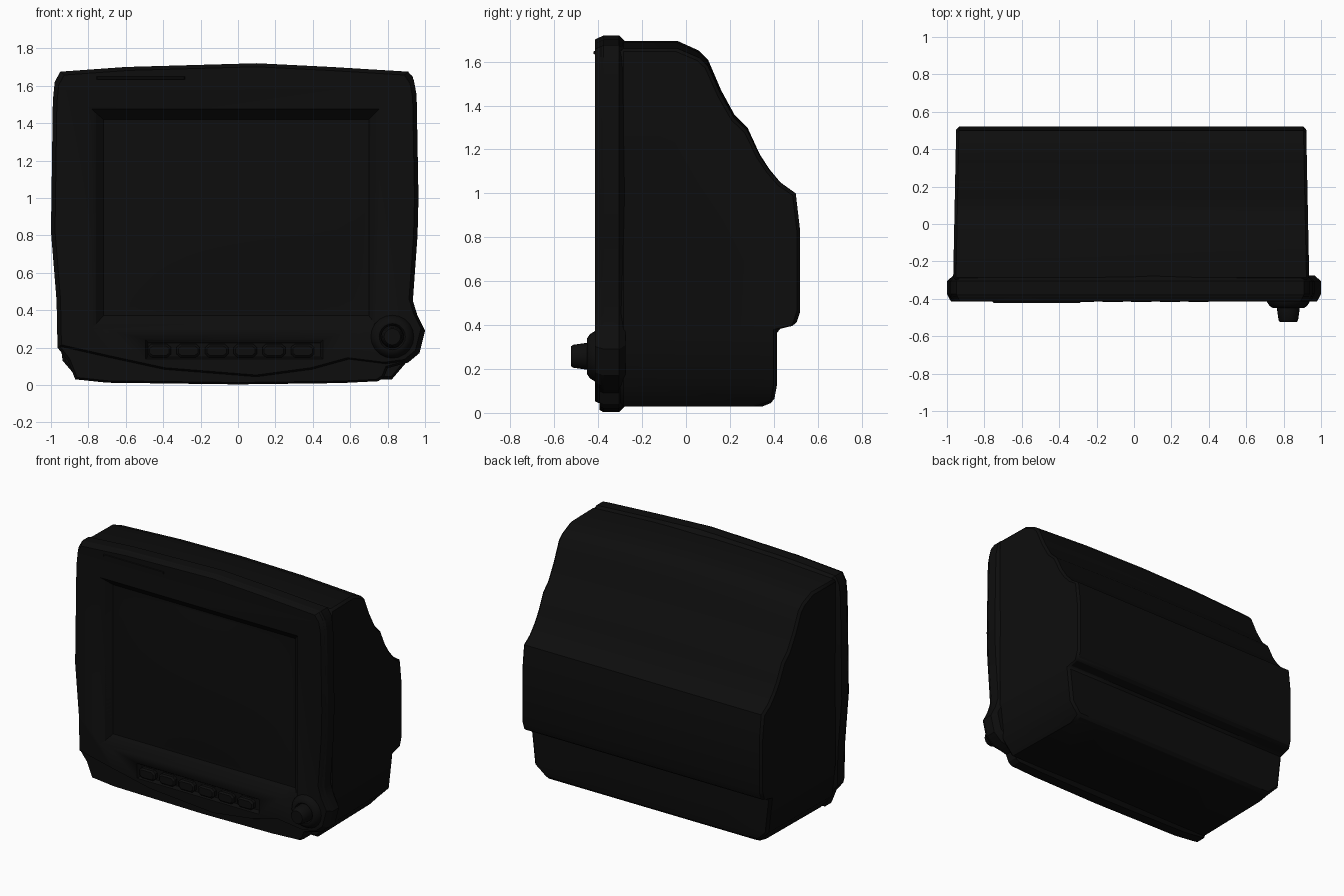
import bpy, bmesh, math
from mathutils import Vector

cube = bpy.data.objects.get("Cube")
if cube:
    bpy.data.objects.remove(cube, do_unlink=True)


def material(name, rgb):
    m = bpy.data.materials.new(name)
    m.use_nodes = True
    m.diffuse_color = (*rgb, 1)
    bsdf = next(n for n in m.node_tree.nodes if n.type == 'BSDF_PRINCIPLED')
    bsdf.inputs["Base Color"].default_value = (*rgb, 1)
    return m


black = material("black plastic", (0.004, 0.004, 0.004))


def finish(name, bm, smooth=25):
    bmesh.ops.recalc_face_normals(bm, faces=bm.faces[:])
    me = bpy.data.meshes.new(name)
    bm.to_mesh(me)
    bm.free()
    me.materials.append(black)
    ob = bpy.data.objects.new(name, me)
    bpy.context.collection.objects.link(ob)
    bpy.ops.object.select_all(action='DESELECT')
    ob.select_set(True)
    bpy.context.view_layer.objects.active = ob
    bpy.ops.object.shade_smooth_by_angle(angle=math.radians(smooth))
    return ob


def loft(name, rings, smooth=25):
    """Skin closed rings of points and cap both ends."""
    bm = bmesh.new()
    vs = [[bm.verts.new(p) for p in r] for r in rings]
    n = len(vs[0])
    for a, b in zip(vs, vs[1:]):
        for i in range(n):
            j = (i + 1) % n
            bm.faces.new((a[i], a[j], b[j], b[i]))
    bm.faces.new(vs[0])
    bm.faces.new(vs[-1])
    return finish(name, bm, smooth)


def layers(outline, steps):
    """Rings of an x,z outline at depths y, each drawn in by an inset."""
    cx, cz = -0.01, 0.86
    return [[(cx + (x - cx) * (1 - d), y, cz + (z - cz) * (1 - d)) for x, z in outline]
            for y, d in steps]


def box_ring(x0, x1, z0, z1, y):
    return [(x0, y, z0), (x1, y, z0), (x1, y, z1), (x0, y, z1)]


def cut(target, cutter):
    m = target.modifiers.new("recess", 'BOOLEAN')
    m.operation, m.object, m.solver = 'DIFFERENCE', cutter, 'EXACT'
    bpy.context.view_layer.objects.active = target
    bpy.ops.object.modifier_apply(modifier=m.name)


# Front bezel: a rim with a raised front panel above a curved lip
upper = [(.91, .12), (.97, .17), (1, .29), (.96, .37), (.935, .45), (.96, .8), (.965, 1),
         (.955, 1.55), (.94, 1.63), (.91, 1.675), (.5, 1.7), (.1, 1.72), (-.6, 1.7),
         (-.95, 1.675), (-.98, 1.62), (-.99, 1.52), (-1, .82), (-.97, .45), (-.965, .2)]
base = [(-.91, .13), (-.87, .03), (-.7, .012), (0, .003), (.55, .01), (.75, .02),
        (.78, .04), (.8, .09)]
lip = [(-.7, .14), (-.4, .075), (.1, .035), (.4, .075), (.6, .13), (.8, .105)]
rim = loft("bezel_rim", layers(upper + base,
           [(-.395, .012), (-.375, 0), (-.305, 0), (-.275, .035)]))
panel = loft("bezel_panel", layers(upper + lip, [(-.415, .022), (-.39, .008), (-.36, .008)]))

# Recesses for the screen and the button row
screen_cut = loft("screen_cutter", [box_ring(-.8, .77, .28, 1.49, -.43),
                                    box_ring(-.72, .70, .37, 1.42, -.36)])
bay_cut = loft("button_bay_cutter", [box_ring(-.5, .46, .135, .25, -.425),
                                     box_ring(-.48, .44, .15, .225, -.385)])
for target in (rim, panel):
    for cutter in (screen_cut, bay_cut):
        cut(target, cutter)
for cutter in (screen_cut, bay_cut):
    bpy.data.objects.remove(cutter, do_unlink=True)

# Slightly domed screen glass
bm = bmesh.new()
bmesh.ops.create_grid(bm, x_segments=16, y_segments=12, size=1)
for v in bm.verts:
    u, w = v.co.x, v.co.y
    v.co = Vector((-.01 + .72 * u, -.358 - .025 * (1 - u * u) * (1 - w * w), .895 + .535 * w))
for f in bm.faces:
    f.normal_update()
glass = finish("screen_glass", bm, 60)
if glass.data.polygons[0].normal.y > 0:
    glass.data.flip_normals()

# Stepped rear housing, swept across the width with a crowned top
profile = [(-.3, 1.695), (-.04, 1.695), (.06, 1.65), (.1, 1.61), (.16, 1.47), (.22, 1.36),
           (.28, 1.3), (.335, 1.18), (.38, 1.11), (.43, 1.05), (.5, 1), (.52, .83),
           (.52, .46), (.5, .4), (.415, .38), (.415, .13), (.4, .05), (.35, .03),
           (-.3, .03), (-.3, .13), (-.3, .38)]


def housing_point(t, y, z):
    width = .952 - .02 * (y + .3)
    width *= .88 if z < .1 else .97 if z < .2 else 1
    crown = .035 * t * t * max(0, z - 1) / .7
    return (-.015 + t * width, y, z - crown)


bm = bmesh.new()
stations = [-1, -.5, 0, .5, 1]
rows = [[bm.verts.new(housing_point(t, y, z)) for y, z in profile] for t in stations]
n = len(profile)
for a, b in zip(rows, rows[1:]):
    for i in range(n):
        j = (i + 1) % n
        bm.faces.new((a[i], a[j], b[j], b[i]))
for r in (rows[0], rows[-1]):
    bm.faces.new(r[:15] + r[20:])
    bm.faces.new((r[14], r[15], r[19], r[20]))
    bm.faces.new(r[15:20])
housing = finish("rear_housing", bm, 35)
bev = housing.modifiers.new("edge_chamfer", 'BEVEL')
bev.width, bev.segments = .015, 1
bev.limit_method, bev.angle_limit = 'ANGLE', math.radians(50)

# Row of six push buttons
for i in range(6):
    x = -.42 + i * .153
    loft(f"button_{i + 1}", [
        [(x + sx * (.062 - d), y, .183 + sz * (.035 - d))
         for sx, sz in ((-.7, -1), (.7, -1), (1, -.5), (1, .5), (.7, 1), (-.7, 1), (-1, .5), (-1, -.5))]
        for y, d in ((-.38, 0), (-.408, 0), (-.418, .01))])


# Round control at the lower corner
def turned(name, steps, sides=20):
    loft(name, [[(.825 + r * math.cos(2 * math.pi * k / sides), y,
                  .258 + r * math.sin(2 * math.pi * k / sides)) for k in range(sides)]
                for y, r in steps], 35)


turned("knob_collar", [(-.38, .118), (-.415, .115), (-.438, .1), (-.45, .082), (-.45, .07),
                       (-.435, .06)])
turned("knob", [(-.42, .062), (-.46, .06), (-.515, .052), (-.525, .044)])

# Thin trim strip along the top of the bezel
loft("top_trim", [box_ring(-.76, -.28, 1.632, 1.65, -.41),
                  box_ring(-.75, -.29, 1.635, 1.647, -.422)])
